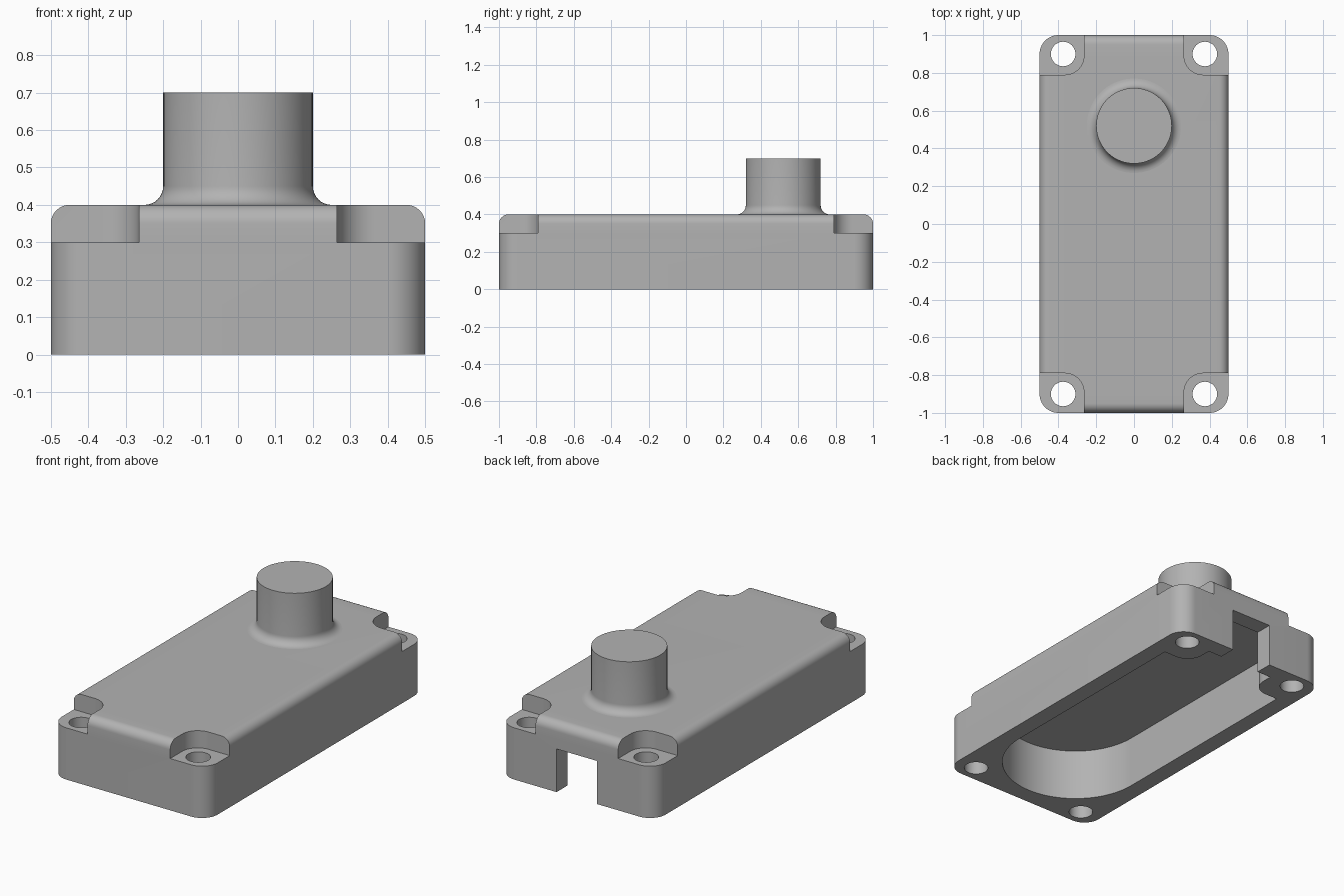
import bpy, bmesh, math

if "Cube" in bpy.data.objects:
    bpy.data.objects.remove(bpy.data.objects["Cube"])

GREY = (0.45, 0.45, 0.45, 1)
grey = bpy.data.materials.new("plain_grey")
grey.use_nodes = True
grey.diffuse_color = GREY
grey.node_tree.nodes["Principled BSDF"].inputs["Base Color"].default_value = GREY


def arc(cx, cy, r, start, end, steps=12):
    angles = [math.radians(start + (end - start) * i / steps) for i in range(steps + 1)]
    return [(cx + r * math.cos(a), cy + r * math.sin(a)) for a in angles]


def rounded_rect(hx, hy, r):
    return [p for sx, sy, a in ((1, 1, 0), (-1, 1, 90), (-1, -1, 180), (1, -1, 270))
            for p in arc(sx * (hx - r), sy * (hy - r), r, a, a + 90)]


def loft(name, rings):
    """Skin a stack of (outline, z) rings and cap both ends."""
    bm = bmesh.new()
    loops = [[bm.verts.new((x, y, z)) for x, y in pts] for pts, z in rings]
    for low, high in zip(loops, loops[1:]):
        for i in range(len(low)):
            j = (i + 1) % len(low)
            bm.faces.new((low[i], low[j], high[j], high[i]))
    bm.faces.new(loops[0])
    bm.faces.new(loops[-1])
    bmesh.ops.recalc_face_normals(bm, faces=bm.faces)
    mesh = bpy.data.meshes.new(name)
    bm.to_mesh(mesh)
    bm.free()
    mesh.materials.append(grey)
    obj = bpy.data.objects.new(name, mesh)
    bpy.context.collection.objects.link(obj)
    return obj


def prism(name, pts, low, high):
    return loft(name, [(pts, low), (pts, high)])


def smooth(obj):
    bpy.ops.object.select_all(action="DESELECT")
    obj.select_set(True)
    bpy.context.view_layer.objects.active = obj
    bpy.ops.object.shade_smooth_by_angle(angle=math.radians(30))


# Housing: rounded block with a filleted top edge
FILLET = 0.05
rings = [(rounded_rect(0.5, 1, 0.1), 0)]
for c, s in arc(0, 0, FILLET, 0, 90, 8):
    d = FILLET - c
    rings.append((rounded_rect(0.5 - d, 1 - d, 0.1 - d), 0.4 - FILLET + s))
housing = loft("housing", rings)

# Underside pocket: round at the front, stepped around the rear screw bosses
half = arc(0, -0.5, 0.4, -90, 0, 24) + [(0.4, 0.74)]
half += arc(0.32, 0.84, 0.1, -90, -180) + [(0.22, 0.9)]
pocket = half + [(-x, y) for x, y in reversed(half[1:])]
cutters = [prism("pocket_cutter", pocket, -0.1, 0.3)]

# Cable slot through the rear wall
slot = [(-0.13, 0.85), (0.13, 0.85), (0.13, 1.1), (-0.13, 1.1)]
cutters.append(prism("slot_cutter", slot, -0.2, 0.25))

# Screw seats and holes at the four corners
seat = arc(0.365, 0.89, 0.1, 180, 270) + [(0.6, 0.79), (0.6, 1.1), (0.265, 1.1)]
for sx in (1, -1):
    for sy in (1, -1):
        cutters.append(prism("seat_cutter", [(sx * x, sy * y) for x, y in seat], 0.3, 0.5))
        hole = arc(sx * 0.375, sy * 0.9, 0.065, 0, 352.5, 47)
        cutters.append(prism("hole_cutter", hole, -0.1, 0.5))

for cutter in cutters:
    mod = housing.modifiers.new("cut", "BOOLEAN")
    mod.operation = "DIFFERENCE"
    mod.solver = "EXACT"
    mod.object = cutter
graph = bpy.context.evaluated_depsgraph_get()
carved = bpy.data.meshes.new_from_object(housing.evaluated_get(graph))
housing.modifiers.clear()
housing.data = carved
for cutter in cutters:
    bpy.data.objects.remove(cutter)
smooth(housing)

# Round post with a flared foot
profile = [(0.25, 0.39)]
profile += [(r, z) for r, z in arc(0.25, 0.45, 0.05, 270, 180, 8)] + [(0.2, 0.7)]
post = loft("post", [(arc(0, 0.52, r, 0, 355, 71), z) for r, z in profile])
smooth(post)
